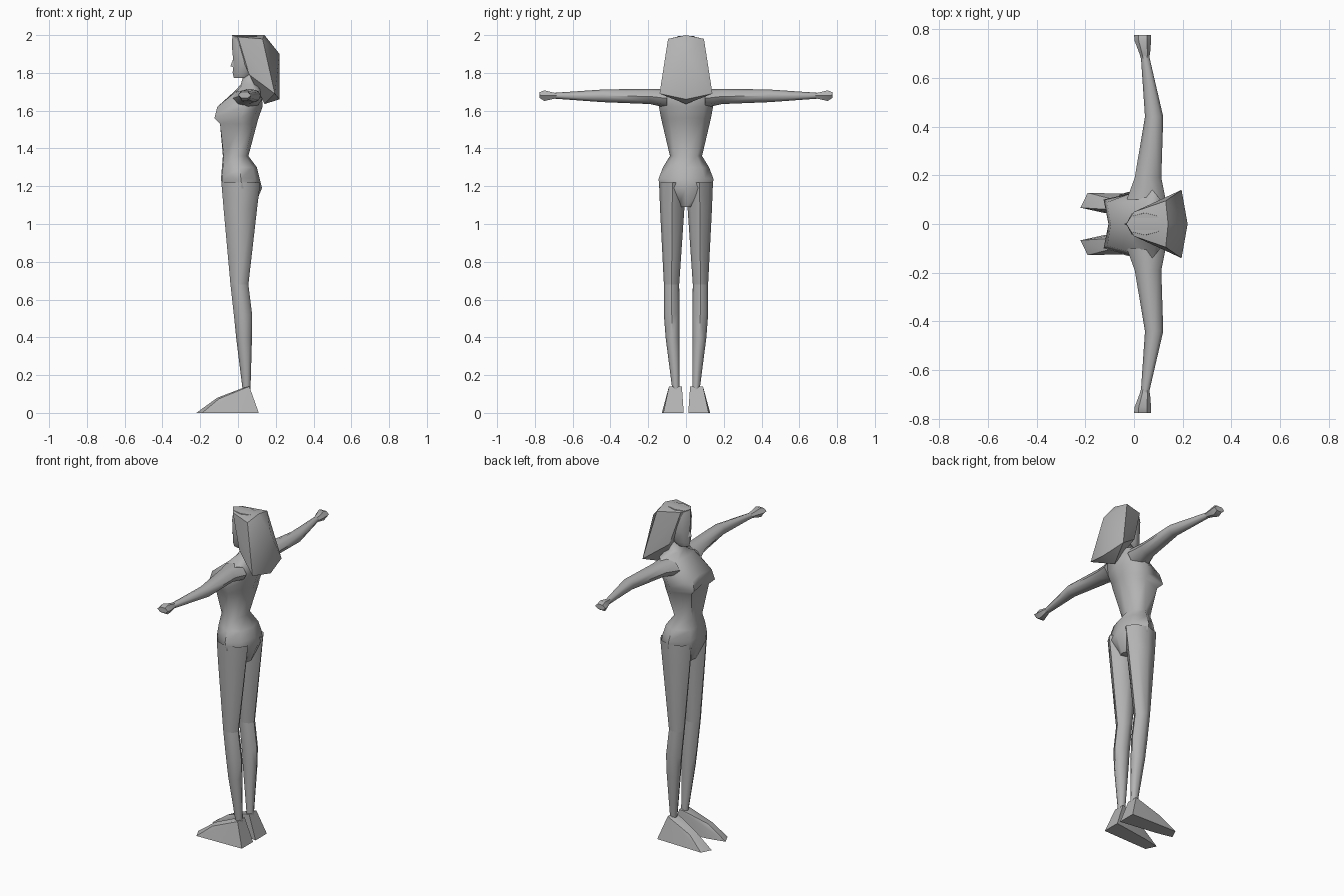
import bpy, bmesh, math

if "Cube" in bpy.data.objects:
    bpy.data.objects.remove(bpy.data.objects["Cube"])

grey = bpy.data.materials.new("plain grey")
grey.diffuse_color = (0.45, 0.45, 0.45, 1)
grey.use_nodes = True
grey.node_tree.nodes["Principled BSDF"].inputs["Base Color"].default_value = grey.diffuse_color


def finish(name, bm, mirror=False, angle=50):
    bmesh.ops.recalc_face_normals(bm, faces=bm.faces)
    me = bpy.data.meshes.new(name)
    bm.to_mesh(me)
    bm.free()
    me.materials.append(grey)
    ob = bpy.data.objects.new(name, me)
    bpy.context.collection.objects.link(ob)
    bpy.ops.object.select_all(action='DESELECT')
    ob.select_set(True)
    bpy.context.view_layer.objects.active = ob
    bpy.ops.object.shade_smooth_by_angle(angle=math.radians(angle))
    if mirror:
        m = ob.modifiers.new("mirror", 'MIRROR')
        m.use_axis = (False, True, False)
        m.use_mirror_merge = False
    return ob


def skin(name, rings, mirror=False, caps=(True, True), angle=50):
    """Bridge equal rings of points into a tube."""
    bm = bmesh.new()
    vs = [[bm.verts.new(p) for p in r] for r in rings]
    n = len(rings[0])
    for a, b in zip(vs, vs[1:]):
        for i in range(n):
            j = (i + 1) % n
            bm.faces.new((a[i], a[j], b[j], b[i]))
    if caps[0]:
        bm.faces.new(vs[0])
    if caps[1]:
        bm.faces.new(vs[-1])
    return finish(name, bm, mirror, angle)


def limb(name, rows, axis='z', n=8, **kw):
    """Rows: position along axis, then low/high bounds of the two other axes."""
    rings = []
    for t, a0, a1, b0, b1 in rows:
        ring = []
        for i in range(n):
            w = 2 * math.pi * i / n
            a = (a0 + a1) / 2 + (a1 - a0) / 2 * math.cos(w)
            b = (b0 + b1) / 2 + (b1 - b0) / 2 * math.sin(w)
            ring.append((a, b, t) if axis == 'z' else (a, t, b))
        rings.append(ring)
    return skin(name, rings, **kw)


def hull(name, pts, mirror=False, angle=30):
    bm = bmesh.new()
    for p in pts:
        bm.verts.new(p)
    res = bmesh.ops.convex_hull(bm, input=bm.verts)
    junk = {v for v in res["geom_interior"] + res["geom_unused"]
            if isinstance(v, bmesh.types.BMVert)}
    bmesh.ops.delete(bm, geom=list(junk), context='VERTS')
    return finish(name, bm, mirror, angle)


def both(pts):
    return [(x, s * y, z) for x, y, z in pts for s in ((1, -1) if y else (1,))]


# torso: height, front centre, front side x, front side y, half width, back
torso = []
for z, fc, fx, fy, h, b in [
        (1.79, .03, .04, .025, .038, .10), (1.74, .015, .025, .035, .05, .11),
        (1.71, -.01, 0, .08, .14, .125), (1.62, -.095, -.11, .09, .143, .13),
        (1.56, -.105, -.125, .10, .132, .108), (1.53, -.085, -.095, .085, .125, .10),
        (1.36, -.08, -.075, .05, .085, .055), (1.30, -.085, -.08, .07, .122, .10),
        (1.24, -.09, -.085, .08, .145, .115), (1.19, -.085, -.085, .08, .142, .127),
        (1.09, -.05, -.05, .03, .06, .085)]:
    s = fx * .4 + b * .6 if z > 1.5 else (fx + b) / 2
    d = s + (b - s) * .75
    torso.append([(fc, 0, z), (fx, fy, z), (s, h, z), (d, h * .68, z), (b, 0, z),
                  (d, -h * .68, z), (s, -h, z), (fx, -fy, z)])
skin("torso", torso, angle=60)

# legs and feet
limb("thigh", [(1.22, -.088, .118, .002, .142), (1.09, -.077, .102, .008, .138),
               (.68, -.04, .055, .036, .117)], mirror=True, caps=(False, False))
limb("lower_leg", [(.68, -.04, .055, .036, .117), (.52, -.022, .075, .034, .117),
                   (.40, -.01, .074, .034, .108), (.12, .025, .066, .034, .072)],
     mirror=True, caps=(False, True))
hull("foot", [(.11, .012, 0), (.11, .12, 0), (-.19, .128, 0), (-.22, .067, 0),
              (-.12, .045, 0), (.06, .022, .14), (.06, .09, .14), (.02, .03, .13),
              (.02, .085, .13), (-.11, .06, .08), (-.10, .105, .075),
              (-.20, .08, .015)], mirror=True)

# arms and fists
limb("arm", [(.10, -.03, .13, 1.615, 1.715), (.19, .003, .112, 1.635, 1.716),
             (.44, .045, .12, 1.645, 1.712), (.69, .028, .062, 1.663, 1.695)],
     axis='y', mirror=True, caps=(True, True))
limb("hand", [(.68, .028, .062, 1.663, 1.695), (.70, .022, .066, 1.66, 1.698),
              (.75, .003, .07, 1.647, 1.712), (.775, .0, .07, 1.665, 1.70)],
     axis='y', n=6, mirror=True)

# head and nose
limb("head", [(1.772, -.022, .06, -.03, .03), (1.80, -.028, .09, -.047, .047),
              (1.87, -.026, .11, -.06, .06), (1.94, -.032, .12, -.06, .06),
              (1.995, -.03, .12, -.045, .045)])
hull("nose", both([(-.04, 0, 1.835), (-.02, .012, 1.828), (-.02, 0, 1.89)]))

# hair: wedge widening to the back and down
hull("hair", both([(-.032, 0, 2.0), (0, .05, 1.99), (.14, 0, 2.0), (.13, .095, 1.98),
                   (.22, 0, 1.90), (.22, 0, 1.66), (.195, .14, 1.69),
                   (.14, 0, 1.635), (.06, .075, 1.79)]))
